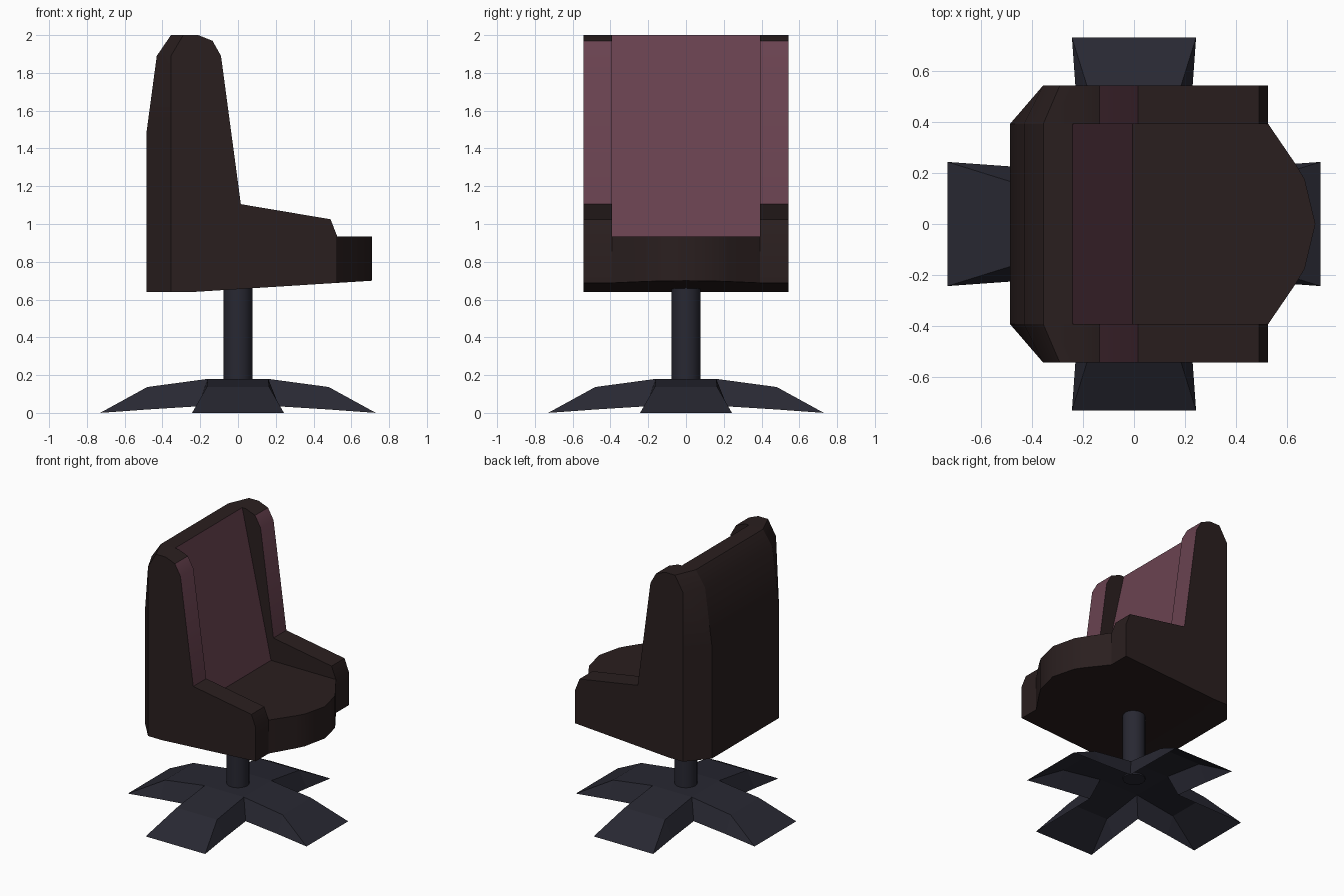
import bpy, bmesh, math

if "Cube" in bpy.data.objects:
    bpy.data.objects.remove(bpy.data.objects["Cube"])


def mat(name, rgb):
    m = bpy.data.materials.new(name)
    m.diffuse_color = (*rgb, 1)
    m.use_nodes = True
    m.node_tree.nodes["Principled BSDF"].inputs["Base Color"].default_value = m.diffuse_color
    return m


BROWN = mat("dark brown leather", (0.023, 0.0135, 0.0135))
PINK = mat("dusty plum fabric", (0.142, 0.055, 0.08))
METAL = mat("dark slate metal", (0.021, 0.021, 0.032))
Y_IN, Y_OUT, X_CORNER = 0.392, 0.543, -0.355


def finish(bm, name, mats, rule=None, smooth=0):
    bmesh.ops.remove_doubles(bm, verts=bm.verts, dist=1e-4)
    bmesh.ops.recalc_face_normals(bm, faces=bm.faces)
    if rule:
        for f in bm.faces:
            f.material_index = 1 if rule(f) else 0
    me = bpy.data.meshes.new(name)
    bm.to_mesh(me)
    bm.free()
    for m in mats:
        me.materials.append(m)
    ob = bpy.data.objects.new(name, me)
    bpy.context.collection.objects.link(ob)
    if smooth:
        bpy.ops.object.select_all(action='DESELECT')
        ob.select_set(True)
        bpy.context.view_layer.objects.active = ob
        bpy.ops.object.shade_smooth_by_angle(angle=math.radians(smooth))
    return ob


def strip(bm, a, b, closed=True):
    """Join two matching point rows with quads."""
    va = [bm.verts.new(p) for p in a]
    vb = [bm.verts.new(p) for p in b]
    n = len(a)
    for i in range(n if closed else n - 1):
        j = (i + 1) % n
        bm.faces.new((va[i], va[j], vb[j], vb[i]))
    return va, vb


def under(x):
    return 0.64 + max(0, x + 0.24) * 0.063


# side panels: pillar and armrest, with chamfered rear corners
profile = [(-0.485, 0.64), (-0.485, 1.48), (-0.43, 1.89), (-0.355, 2.0),
           (-0.21, 2.0), (-0.135, 1.97), (-0.09, 1.89), (0.015, 1.105),
           (0.49, 1.025), (0.525, 0.935), (0.525, under(0.525)), (-0.24, 0.64)]
visible_inside = [(-0.24, 2.0)] + profile[4:10] + [(-0.005, 0.935)]
for side, label in ((-1, "near"), (1, "far")):
    bm = bmesh.new()
    inner = [(x, side * Y_IN, z) for x, z in profile]
    outer = [(max(x, X_CORNER), side * Y_OUT, z) for x, z in profile]
    outer[3] = (-0.29, side * Y_OUT, 2.0)  # clipped upper rear corner
    _, vo = strip(bm, inner, outer)
    bm.faces.new(vo)
    bm.faces.new([bm.verts.new((x, side * Y_IN, z)) for x, z in visible_inside])

    def pillar_front(f):
        c = f.calc_center_median()
        return f.normal.x > 0.6 and 1.1 < c.z < 1.98
    finish(bm, label + "_side_panel", [BROWN, PINK], pillar_front, 32)

# back rest between the panels
bm = bmesh.new()
rest = [(-0.005, under(-0.005)), (-0.24, 0.64)] + profile[:4] + [(-0.24, 2.0), (-0.005, 0.935)]
strip(bm, [(x, -Y_IN, z) for x, z in rest], [(x, Y_IN, z) for x, z in rest], False)
finish(bm, "back_rest", [BROWN, PINK],
       lambda f: f.calc_center_median().x > -0.2 and f.calc_center_median().z > 1, 32)

# seat cushion with bowed front
half = [(0.525, Y_IN), (0.632, 0.235), (0.668, 0.175)]
front = [(x, -y) for x, y in half] + [(0.71, 0)] + half[::-1]
bm = bmesh.new()
top, low = strip(bm, [(x, y, 0.935) for x, y in front],
                 [(x, y, under(x)) for x, y in front], False)
for row in (top, low):
    rear_z = 0.935 if row is top else under(-0.005)
    rear = [bm.verts.new((-0.005, y, rear_z)) for y in (Y_IN, -Y_IN)]
    bm.faces.new(row + rear)
finish(bm, "seat", [BROWN], None, 40)

# centre post
bpy.ops.mesh.primitive_cylinder_add(vertices=20, radius=0.076, depth=0.49, location=(0, 0, 0.415))
post = bpy.context.object
post.name = "centre_post"
post.data.materials.append(METAL)
bpy.ops.object.shade_smooth_by_angle(angle=math.radians(40))

# four legged base: a hollow shell, one splayed leg repeated round a square hub
stations = [  # top radius, half width, height, then the same for the lower rim
    (0.16, 0.16, 0.18, 0.21, 0.21, 0.035),
    (0.48, 0.165, 0.137, 0.48, 0.225, 0.018),
    (0.73, 0.243, 0.0, 0.73, 0.243, 0.0)]
bm = bmesh.new()
for k in range(4):
    c, s = round(math.cos(k * math.pi / 2)), round(math.sin(k * math.pi / 2))

    def turn(x, y, z):
        return (c * x - s * y, s * x + c * y, z)
    rings = [[turn(b, -v, u), turn(a, -w, z), turn(a, w, z), turn(b, v, u)]
             for a, w, z, b, v, u in stations]
    for r0, r1 in zip(rings, rings[1:]):
        strip(bm, r0, r1, False)
bm.faces.new([bm.verts.new((x * 0.16, y * 0.16, 0.18)) for x, y in ((-1, -1), (1, -1), (1, 1), (-1, 1))])
finish(bm, "star_base", [METAL])
